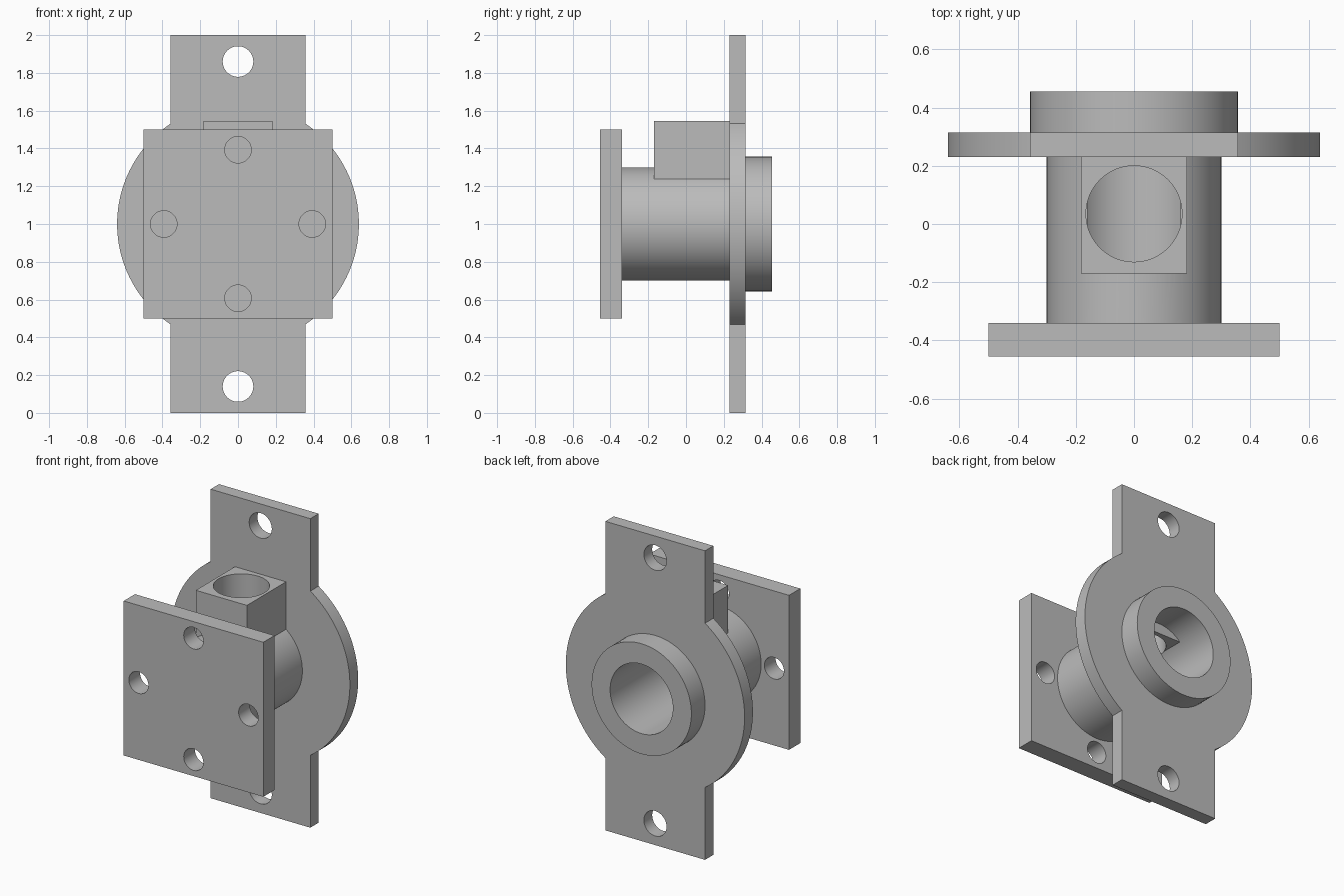
import bpy, bmesh, math
from mathutils import Matrix, Vector

if "Cube" in bpy.data.objects:
    bpy.data.objects.remove(bpy.data.objects["Cube"], do_unlink=True)

MID = 1.0          # height of the bore axis
SEG = 96

steel = bpy.data.materials.new("plain grey")
steel.use_nodes = True
GREY = (0.5, 0.5, 0.5, 1)
steel.diffuse_color = GREY
steel.node_tree.nodes["Principled BSDF"].inputs["Base Color"].default_value = GREY


def add_object(name, bm):
    bmesh.ops.recalc_face_normals(bm, faces=bm.faces)
    mesh = bpy.data.meshes.new(name)
    bm.to_mesh(mesh)
    bm.free()
    mesh.materials.append(steel)
    obj = bpy.data.objects.new(name, mesh)
    bpy.context.collection.objects.link(obj)
    return obj


def box(name, low, high):
    low, high = Vector(low), Vector(high)
    bm = bmesh.new()
    bmesh.ops.create_cube(bm, size=1, matrix=Matrix.Translation((low + high) / 2)
                          @ Matrix.Diagonal((*(high - low), 1)))
    return add_object(name, bm)


def cylinder(name, radius, length, centre, along_y=True):
    turn = Matrix.Rotation(math.pi / 2, 4, 'X') if along_y else Matrix()
    bm = bmesh.new()
    bmesh.ops.create_cone(bm, cap_ends=True, segments=SEG, radius1=radius, radius2=radius,
                          depth=length, matrix=Matrix.Translation(centre) @ turn)
    return add_object(name, bm)


def revolve(name, profile):
    """Spin a closed (radius, y) profile about the bore axis."""
    bm = bmesh.new()
    rings = []
    for i in range(SEG):
        a = math.tau * i / SEG
        rings.append([bm.verts.new((r * math.cos(a), y, MID + r * math.sin(a)))
                      for r, y in profile])
    n = len(profile)
    for i in range(SEG):
        here, there = rings[i], rings[(i + 1) % SEG]
        for j in range(n):
            k = (j + 1) % n
            bm.faces.new((here[j], here[k], there[k], there[j]))
    return add_object(name, bm)


def cut(obj, cutters):
    for cutter in cutters:
        cutter.hide_render = True
        mod = obj.modifiers.new("cut", 'BOOLEAN')
        mod.operation = 'DIFFERENCE'
        mod.solver = 'EXACT'
        mod.object = cutter
        bpy.context.view_layer.objects.active = obj
        bpy.ops.object.modifier_apply(modifier=mod.name)


# Square front plate with four bolt holes
front_plate = box("front_plate", (-0.5, -0.455, MID - 0.5), (0.5, -0.34, MID + 0.5))
bolts = [cylinder("bolt_cutter", 0.07, 0.3,
                  (0.393 * math.cos(a), -0.4, MID + 0.393 * math.sin(a)))
         for a in (0, math.pi / 2, math.pi, -math.pi / 2)]
cut(front_plate, bolts)

# Hollow tube with a wider collar at the back
tube = revolve("tube_with_collar", [(0.225, -0.34), (0.3, -0.34), (0.3, 0.315),
                                    (0.357, 0.315), (0.357, 0.455), (0.225, 0.455)])

# Round flange with a square tab above and below
R, TAB = 0.64, 0.357
corner = math.acos(TAB / R)
arc = [corner * (2 * i / 48 - 1) for i in range(49)]
right_side = [(TAB, -1)] + [(R * math.cos(a), R * math.sin(a)) for a in arc] + [(TAB, 1)]
outline = right_side + [(-x, -z) for x, z in right_side]
bm = bmesh.new()
face = bm.faces.new([bm.verts.new((x, 0.23, MID + z)) for x, z in outline])
extruded = bmesh.ops.extrude_face_region(bm, geom=[face])["geom"]
bmesh.ops.translate(bm, vec=(0, 0.085, 0),
                    verts=[v for v in extruded if isinstance(v, bmesh.types.BMVert)])
flange = add_object("mounting_flange", bm)
tab_holes = [cylinder("tab_cutter", 0.081, 0.4, (0, 0.27, MID + s * 0.86)) for s in (-1, 1)]
centre_hole = cylinder("centre_cutter", 0.3, 0.4, (0, 0.27, MID))
cut(flange, tab_holes + [centre_hole])

# Port block on top, its underside reaching into the bore
port_block = box("port_block", (-0.183, -0.17, 1.16), (0.183, 0.23, 1.545))
port = cylinder("port_cutter", 0.165, 0.6, (0, 0.035, 1.458), along_y=False)
cut(port_block, [port])
cut(tube, [port])

# Remove cutters, shade the parts
for cutter in bolts + tab_holes + [centre_hole, port]:
    bpy.data.objects.remove(cutter, do_unlink=True)
bpy.ops.object.select_all(action='DESELECT')
for part in (front_plate, tube, flange, port_block):
    part.select_set(True)
bpy.context.view_layer.objects.active = tube
bpy.ops.object.shade_smooth_by_angle(angle=math.radians(30))
